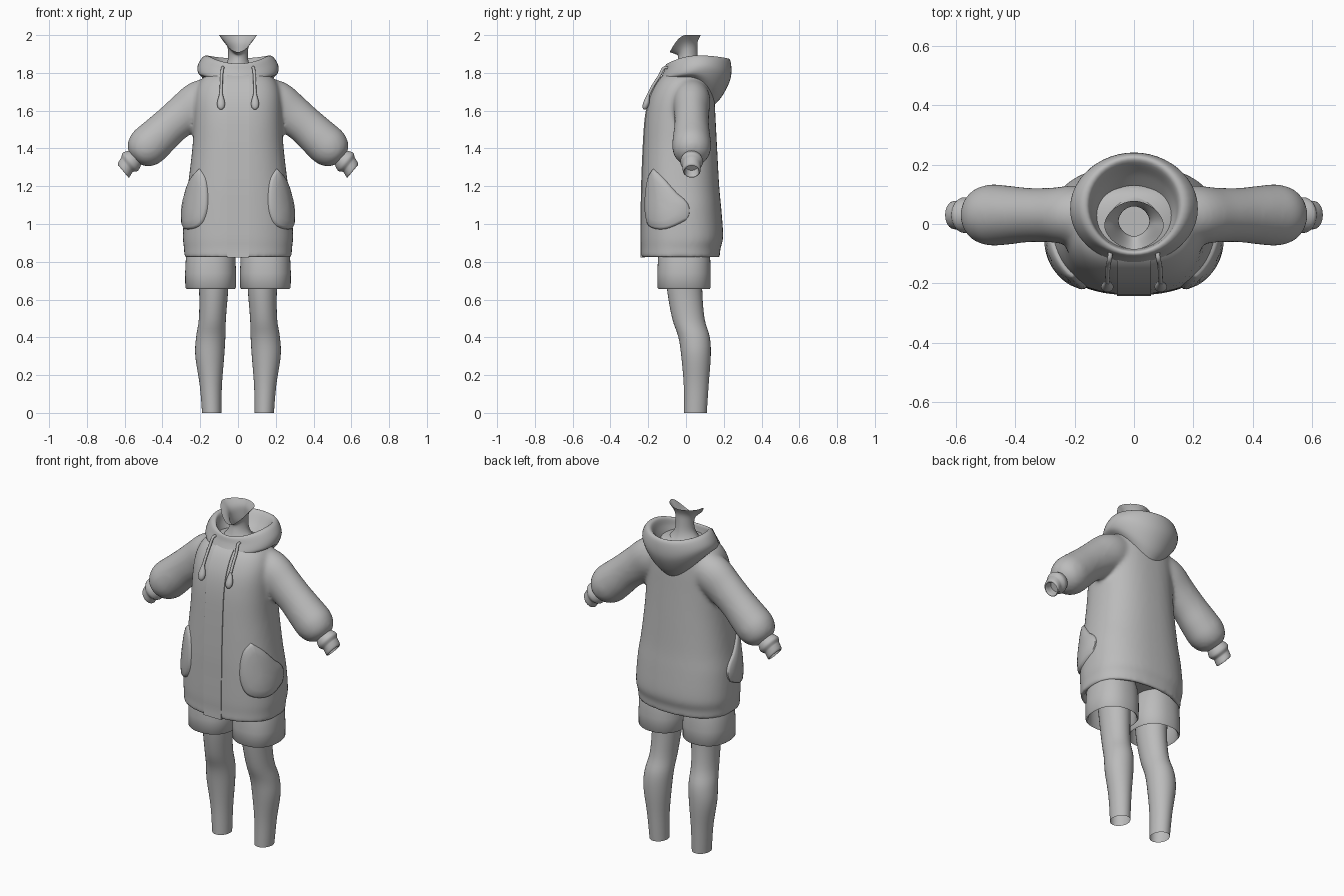
import bpy, bmesh, math
from mathutils import Vector

if "Cube" in bpy.data.objects:
    bpy.data.objects.remove(bpy.data.objects["Cube"])

mat = bpy.data.materials.new("plain grey")
mat.diffuse_color = (0.5, 0.5, 0.5, 1)
mat.use_nodes = True
mat.node_tree.nodes["Principled BSDF"].inputs["Base Color"].default_value = mat.diffuse_color


def smooth_rows(rows, k):
    """Catmull-Rom interpolation between rows of numbers."""
    out = []
    for i in range(len(rows) - 1):
        p0, p1 = rows[max(i - 1, 0)], rows[i]
        p2, p3 = rows[i + 1], rows[min(i + 2, len(rows) - 1)]
        for j in range(k):
            t = j / k
            out.append([0.5 * (2 * b + (c - a) * t + (2 * a - 5 * b + 4 * c - d) * t * t
                               + (3 * b - a - 3 * c + d) * t ** 3)
                        for a, b, c, d in zip(p0, p1, p2, p3)])
    return out + [list(rows[-1])]


def spow(v, e):
    return math.copysign(abs(v) ** e, v)


def ring(rx, yf, yb, zf, zs=None, zb=None, n=2.0, cx=0.0, count=48):
    """Closed section; its height may differ at front, sides and back."""
    zs = zf if zs is None else zs
    zb = zf if zb is None else zb
    pts = []
    for i in range(count):
        a = 2 * math.pi * i / count
        c, s = math.cos(a), math.sin(a)
        z = zs * c * c + (zf if s < 0 else zb) * s * s
        pts.append(Vector((cx + rx * spow(c, 2 / n),
                           (yf + yb) / 2 + (yb - yf) / 2 * spow(s, 2 / n), z)))
    return pts


def add_loft(bm, rings, cap0=False, cap1=False, closed=True):
    vs = [[bm.verts.new(p) for p in r] for r in rings]
    m = len(vs[0])
    for a, b in zip(vs, vs[1:]):
        for i in range(m if closed else m - 1):
            j = (i + 1) % m
            bm.faces.new((a[i], a[j], b[j], b[i]))
    if cap0:
        bm.faces.new(vs[0])
    if cap1:
        bm.faces.new(vs[-1])


def finish(name, bm, angle=50):
    bmesh.ops.recalc_face_normals(bm, faces=bm.faces[:])
    me = bpy.data.meshes.new(name)
    bm.to_mesh(me)
    bm.free()
    ob = bpy.data.objects.new(name, me)
    bpy.context.collection.objects.link(ob)
    me.materials.append(mat)
    bpy.ops.object.select_all(action='DESELECT')
    ob.select_set(True)
    bpy.context.view_layer.objects.active = ob
    bpy.ops.object.shade_smooth_by_angle(angle=math.radians(angle))
    return ob


def loft(name, rings, cap0=False, cap1=False, closed=True, angle=50):
    bm = bmesh.new()
    add_loft(bm, rings, cap0, cap1, closed)
    return finish(name, bm, angle)


# Coat body: z, half width, front, back
N = 2.4
BODY = smooth_rows([
    (0.82, 0.285, -0.24, 0.18), (0.87, 0.286, -0.238, 0.182), (0.93, 0.292, -0.24, 0.197),
    (1.08, 0.284, -0.238, 0.187), (1.2, 0.266, -0.236, 0.176), (1.4, 0.242, -0.228, 0.165),
    (1.55, 0.234, -0.218, 0.157), (1.65, 0.23, -0.2, 0.152), (1.72, 0.218, -0.172, 0.145),
    (1.77, 0.19, -0.14, 0.132), (1.80, 0.14, -0.105, 0.11), (1.815, 0.09, -0.07, 0.08)], 4)


def body_at(z):
    for a, b in zip(BODY, BODY[1:]):
        if a[0] <= z <= b[0]:
            t = (z - a[0]) / (b[0] - a[0])
            return [p + (q - p) * t for p, q in zip(a[1:], b[1:])]
    return BODY[-1][1:]


def body_point(deg, z, off):
    rx, yf, yb = body_at(z)
    a = math.radians(deg)
    return Vector(((rx + off) * spow(math.cos(a), 2 / N),
                   (yf + yb) / 2 + ((yb - yf) / 2 + off) * spow(math.sin(a), 2 / N), z))


def arm_rings(rows, side, axis=None):
    """Rows x, z, radius across, radius in depth."""
    out = []
    for i, (x, z, r, ry) in enumerate(rows):
        a, b = rows[max(i - 1, 0)], rows[min(i + 1, len(rows) - 1)]
        d = axis or Vector((b[0] - a[0], b[1] - a[1])).normalized()
        out.append([Vector((side * (x - d[1] * r * math.cos(t)), 0.03 + ry * math.sin(t),
                            z + d[0] * r * math.cos(t)))
                    for t in [2 * math.pi * k / 32 for k in range(32)]])
    return out


# Coat: body with a hollow hem and both sleeves, fused into one soft surface
coat = bmesh.new()
hem = [(0.88, 0.255, -0.21, 0.15), (0.822, 0.262, -0.217, 0.157)]
add_loft(coat, [ring(rx, yf, yb, z, n=N) for z, rx, yf, yb in hem + BODY], True, True)
SLEEVE = smooth_rows([
    (0.12, 1.68, 0.10, 0.09), (0.20, 1.645, 0.115, 0.1), (0.28, 1.585, 0.108, 0.092),
    (0.36, 1.52, 0.102, 0.092), (0.43, 1.455, 0.107, 0.1), (0.485, 1.405, 0.108, 0.103),
    (0.527, 1.368, 0.085, 0.085), (0.55, 1.347, 0.045, 0.045)], 4)
for side in (1, -1):
    add_loft(coat, arm_rings(SLEEVE, side), True, True)
coat = finish("coat", coat)
mod = coat.modifiers.new("fuse", 'REMESH')
mod.mode, mod.voxel_size, mod.use_smooth_shade = 'VOXEL', 0.011, True
mod = coat.modifiers.new("soften", 'SMOOTH')
mod.factor, mod.iterations = 0.5, 12

# Front placket strip
strip = []
for i in range(41):
    z = 0.822 + (1.808 - 0.822) * i / 40
    rx, yf, yb = body_at(z)
    b = (yb - yf) / 2
    y = (yf + yb) / 2 - b * (1 - (0.058 / rx) ** N) ** (1 / N)
    strip.append([Vector((-0.058, y + 0.02, z)), Vector((-0.058, yf - 0.002, z)),
                  Vector((0.058, yf - 0.002, z)), Vector((0.058, y + 0.02, z))])
loft("front_placket", strip, True, True)

# Hood: outer drape, rolled rim, inner lining
HOOD = smooth_rows([
    (0.165, -0.145, 0.14, 1.755, 1.775, 1.62), (0.208, -0.128, 0.19, 1.785, 1.795, 1.675),
    (0.213, -0.115, 0.236, 1.815, 1.84, 1.77), (0.185, -0.106, 0.237, 1.845, 1.885, 1.855),
    (0.155, -0.092, 0.215, 1.845, 1.888, 1.875), (0.14, -0.085, 0.17, 1.81, 1.84, 1.82),
    (0.12, -0.075, 0.13, 1.77, 1.79, 1.78)], 5)
loft("hood", [ring(*r) for r in HOOD])

# Neck with the cut jaw edge
NECK = smooth_rows([
    (0.13, -0.10, 0.12, 1.78, 1.785, 1.79), (0.085, -0.065, 0.085, 1.81, 1.815, 1.815),
    (0.056, -0.045, 0.066, 1.86, 1.86, 1.86), (0.053, -0.042, 0.06, 1.89, 1.92, 1.925),
    (0.066, -0.058, 0.062, 1.90, 1.96, 1.965), (0.1, -0.086, 0.078, 1.91, 2.0, 2.0)], 4)
loft("neck", [ring(*r, n=1.8) for r in NECK], cap0=True)

POCKET = [(-40, 1.29), (-20, 1.235), (-3, 1.16), (8, 1.09), (3, 1.02),
          (-20, 0.975), (-48, 0.99), (-58, 1.06), (-58, 1.15), (-52, 1.24)]
LEG = smooth_rows([  # z, inner x, outer x, front, back
    (0.0, 0.088, 0.19, -0.01, 0.11), (0.15, 0.085, 0.203, -0.012, 0.12),
    (0.3, 0.073, 0.226, -0.025, 0.131), (0.4, 0.067, 0.222, -0.04, 0.126),
    (0.5, 0.064, 0.207, -0.073, 0.098), (0.65, 0.052, 0.206, -0.1, 0.086),
    (0.8, 0.045, 0.22, -0.11, 0.09)], 4)
SHORTS = [  # z, half width, front, back
    (0.78, 0.118, -0.135, 0.115), (0.665, 0.121, -0.138, 0.118), (0.657, 0.128, -0.146, 0.126),
    (0.664, 0.134, -0.152, 0.131), (0.74, 0.135, -0.152, 0.131), (0.82, 0.131, -0.148, 0.128),
    (0.9, 0.105, -0.13, 0.11)]
CUFF = smooth_rows([(0.54, 1.355, 0.045, 0.045), (0.555, 1.342, 0.056, 0.056),
                    (0.572, 1.328, 0.062, 0.06), (0.585, 1.315, 0.05, 0.05),
                    (0.592, 1.307, 0.048, 0.048), (0.606, 1.283, 0.047, 0.047),
                    (0.604, 1.281, 0.037, 0.037), (0.575, 1.31, 0.034, 0.034)], 3)
TOGGLE = [(1.693, 0.008), (1.68, 0.011), (1.655, 0.018), (1.635, 0.021),
          (1.617, 0.017), (1.607, 0.008)]

for side, tag in ((1, "right"), (-1, "left")):
    # Sleeve cuff
    loft("cuff_" + tag, arm_rings(CUFF, side, (0.77, -0.64)), True, True)

    # Bulging side pocket laid over the coat
    edge = smooth_rows(POCKET + POCKET[:1], 4)[:-1]
    mid = [sum(p[k] for p in edge) / len(edge) for k in (0, 1)]
    rings = []
    for f, off in ((1.03, -0.01), (1.0, 0.007), (0.93, 0.013), (0.7, 0.017), (0.4, 0.018), (0.1, 0.018)):
        pts = [body_point(mid[0] + (a - mid[0]) * f, mid[1] + (z - mid[1]) * f, off) for a, z in edge]
        rings.append([Vector((side * p.x, p.y, p.z)) for p in pts])
    loft("pocket_" + tag, rings, cap1=True)

    # Bare leg and shorts leg
    loft("leg_" + tag, [ring((xo - xi) / 2, yf, yb, z, cx=side * (xi + xo) / 2, count=32)
                        for z, xi, xo, yf, yb in LEG])
    loft("shorts_" + tag, [ring(rx, yf, yb, z, n=2.3, cx=side * 0.145)
                           for z, rx, yf, yb in SHORTS], cap1=True)

    # Drawstring and its teardrop toggle
    cu = bpy.data.curves.new("drawstring_" + tag, 'CURVE')
    cu.dimensions, cu.bevel_depth, cu.bevel_resolution, cu.use_fill_caps = '3D', 0.008, 3, True
    sp = cu.splines.new('POLY')
    path = smooth_rows([(0.078, -0.09, 1.825), (0.082, -0.118, 1.825), (0.087, -0.14, 1.785),
                        (0.089, -0.178, 1.725), (0.09, -0.2, 1.68)], 4)
    sp.points.add(len(path) - 1)
    for p, (x, y, z) in zip(sp.points, path):
        p.co = (side * x, y, z, 1)
    cu.materials.append(mat)
    bpy.context.collection.objects.link(bpy.data.objects.new("drawstring_" + tag, cu))
    rings = []
    for z, r in smooth_rows(TOGGLE, 3):
        y = -0.208 + (z - 1.65) * 0.25
        rings.append(ring(r, y - r * 0.8, y + r * 0.8, z, cx=side * 0.09, count=16))
    loft("toggle_" + tag, rings, True, True)
